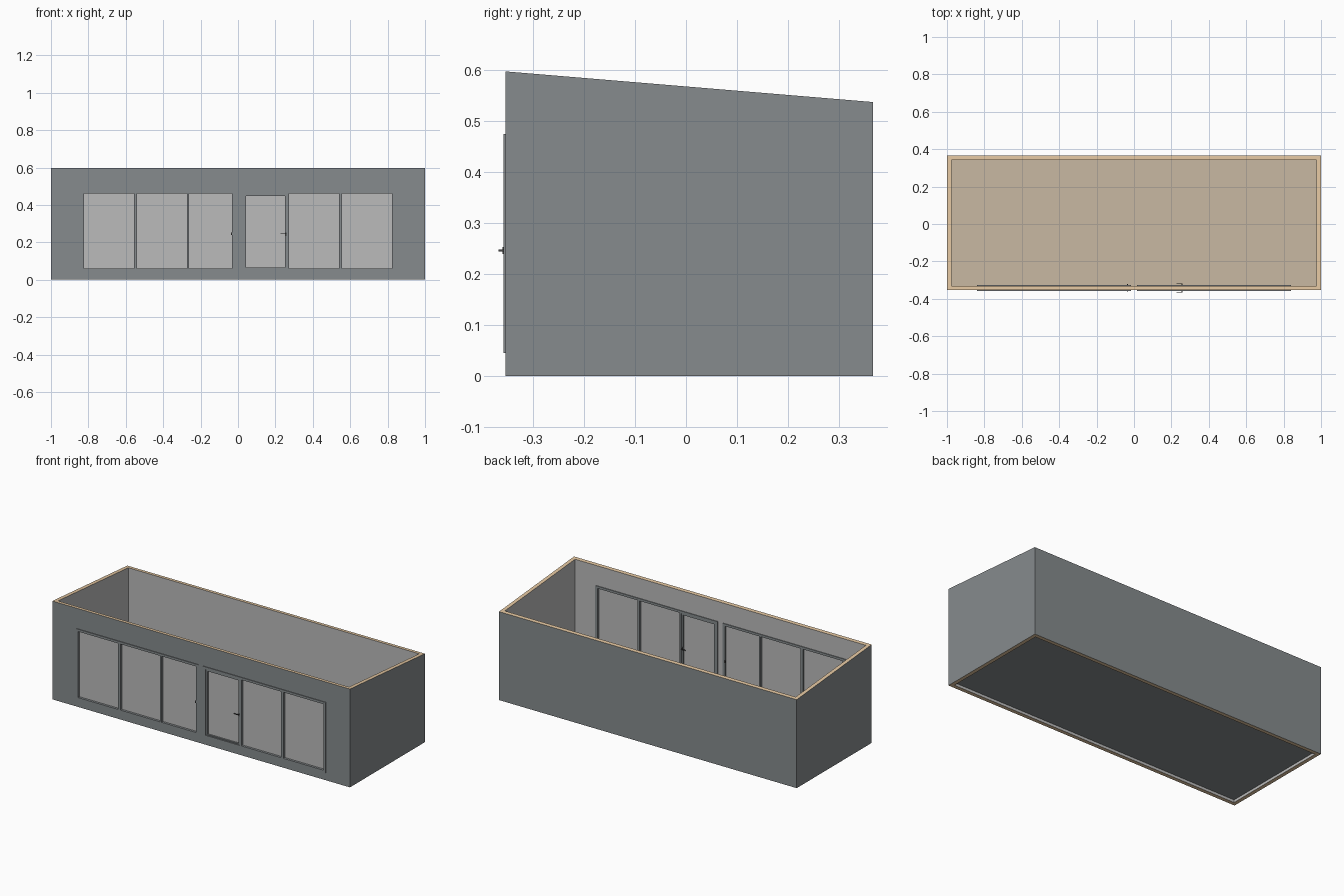
import bpy, bmesh

if "Cube" in bpy.data.objects:
    bpy.data.objects.remove(bpy.data.objects["Cube"])

def material(name, rgb):
    m = bpy.data.materials.new(name)
    m.diffuse_color = (*rgb, 1)
    m.use_nodes = True
    m.node_tree.nodes["Principled BSDF"].inputs["Base Color"].default_value = m.diffuse_color
    return m

CLADDING = material("cladding_grey", (0.24, 0.26, 0.27))
LINING = material("lining_pale", (0.5, 0.5, 0.5))
TIMBER = material("timber_tan", (0.76, 0.56, 0.35))
FLOORING = material("flooring_tan", (0.58, 0.48, 0.36))
METAL = material("handle_dark", (0.06, 0.06, 0.06))

YF, YB = -0.354, 0.366      # outer front and back of the walls
T = 0.023                   # wall thickness
PANES = [(0.032, 0.262), (0.273, 0.540), (0.556, 0.824)]
Z0, Z1 = 0.059, 0.460       # glazed height


def add_boxes(name, boxes, mats):
    """One object from a list of (x0, x1, y0, y1, z0, z1) boxes."""
    bm = bmesh.new()
    for x0, x1, y0, y1, z0, z1 in boxes:
        for v in bmesh.ops.create_cube(bm, size=1)["verts"]:
            v.co = ((x0 + x1) / 2 + v.co.x * (x1 - x0),
                    (y0 + y1) / 2 + v.co.y * (y1 - y0),
                    (z0 + z1) / 2 + v.co.z * (z1 - z0))
    return finish(name, bm, mats)


def finish(name, bm, mats):
    bmesh.ops.recalc_face_normals(bm, faces=bm.faces)
    me = bpy.data.meshes.new(name)
    bm.to_mesh(me)
    bm.free()
    for m in mats:
        me.materials.append(m)
    ob = bpy.data.objects.new(name, me)
    bpy.context.collection.objects.link(ob)
    return ob


def flip(boxes, side):
    return [(min(side * b[0], side * b[1]), max(side * b[0], side * b[1]), *b[2:]) for b in boxes]


# Walls: rectangular ring with a sloping top, timber edges, grey outside, pale inside
def top_z(y):
    return 0.597 - 0.06 * (y - YF) / (YB - YF)

bm = bmesh.new()
rings = []
for inset in (0, T):
    xs, y0, y1 = 1 - inset, YF + inset, YB - inset
    loop = [(-xs, y0), (xs, y0), (xs, y1), (-xs, y1)]
    rings.append([[bm.verts.new((x, y, z * top_z(y))) for x, y in loop] for z in (0, 1)])
(ob_, ot), (ib, it) = rings
for i in range(4):
    j = (i + 1) % 4
    for quad, slot in (((ob_[i], ob_[j], ot[j], ot[i]), 0),
                       ((ib[j], ib[i], it[i], it[j]), 1),
                       ((ot[i], ot[j], it[j], it[i]), 2),
                       ((ib[i], ib[j], ob_[j], ob_[i]), 2)):
        bm.faces.new(quad).material_index = slot
walls = finish("walls", bm, [CLADDING, LINING, TIMBER])

# Openings for the two glazed units
for side in (-1, 1):
    cutter = add_boxes("opening_cutter", flip([(0.022, 0.834, YF - 0.1, YF + 0.1, 0.051, 0.467)], side), [CLADDING])
    cutter.hide_render = True
    mod = walls.modifiers.new("opening", "BOOLEAN")
    mod.object, mod.operation, mod.solver = cutter, "DIFFERENCE", "EXACT"
    bpy.context.view_layer.objects.active = walls
    bpy.ops.object.modifier_apply(modifier=mod.name)
    bpy.data.objects.remove(cutter)

# Floor: tan on top, grey underneath
floor = add_boxes("floor", [(-1 + T, 1 - T, YF + T, YB - T, 0.016, 0.036)], [CLADDING, FLOORING])
for p in floor.data.polygons:
    p.material_index = int(p.normal.z > 0.5)

# Glazed units: frame bars and panes, mirrored left and right
FY0, FY1 = YF - 0.004, YF + T + 0.004
GY = (YF + 0.010, YF + 0.014)
for side, label in ((-1, "left"), (1, "right")):
    edges = [0.016] + [x for pane in PANES for x in pane] + [0.840]
    bars = [(a, b, FY0, FY1, Z0, Z1) for a, b in zip(edges[::2], edges[1::2])]
    bars += [(0.016, 0.840, FY0, FY1, 0.045, Z0), (0.016, 0.840, FY0, FY1, Z1, 0.474)]
    add_boxes(label + "_window_frame", flip(bars, side), [CLADDING])
    for i, (a, b) in enumerate(PANES):
        add_boxes(f"{label}_glass_{i + 1}", flip([(a, b, *GY, Z0, Z1)], side), [LINING])

# Door leaf stiles and rails in the right unit
a, b = PANES[0]
S = 0.011
DY = (YF + 0.001, YF + T - 0.001)
add_boxes("door_leaf", [(a, a + S, *DY, Z0, Z1), (b - S, b, *DY, Z0, Z1),
                        (a + S, b - S, *DY, Z0, Z0 + 0.006),
                        (a + S, b - S, *DY, Z1 - S, Z1)], [CLADDING])

# Door lever handles outside and inside, with back plates
HZ = 0.246
for label, surf, out in (("outer", DY[0], -1), ("inner", DY[1], 1)):
    def span(p, q):
        return tuple(sorted((surf + out * p, surf + out * q)))
    add_boxes(label + "_door_handle", [
        (0.254, 0.259, *span(0, 0.002), HZ - 0.013, HZ + 0.007),
        (0.2545, 0.2585, *span(0.002, 0.014), HZ - 0.002, HZ + 0.002),
        (0.228, 0.2585, *span(0.0105, 0.014), HZ - 0.002, HZ + 0.002)], [METAL])

# Small latch on the inner edge of the left unit
add_boxes("left_latch", [(-0.037, -0.031, FY1 - 0.002, FY1 + 0.005, HZ - 0.007, HZ + 0.007),
                         (-0.037, -0.031, FY0 - 0.002, FY0 + 0.002, HZ - 0.007, HZ + 0.007)], [METAL])
